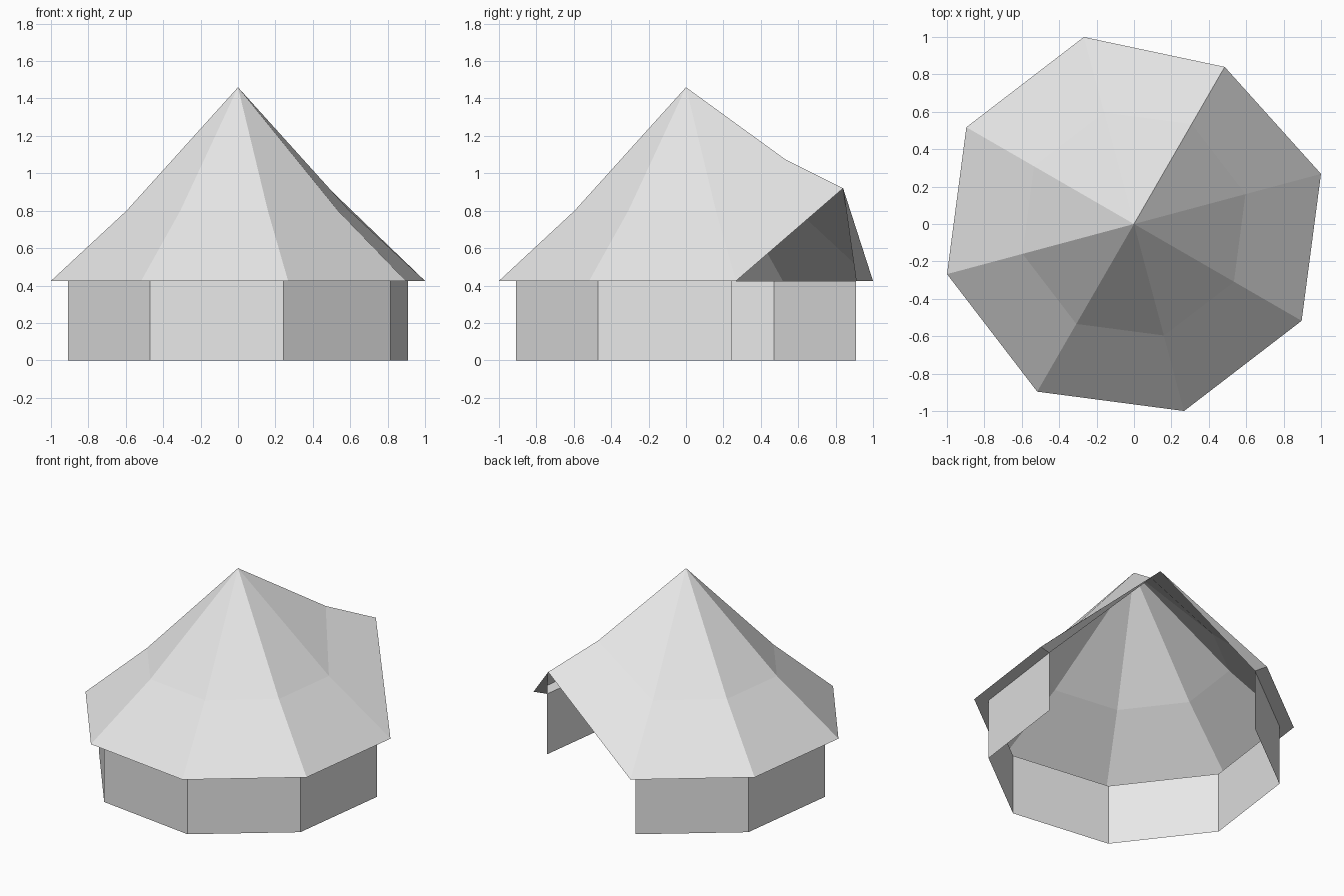
import bpy
import bmesh
from math import cos, sin, radians

cube = bpy.data.objects.get("Cube")
if cube:
    bpy.data.objects.remove(cube)

SIDES = 8
DOOR = 3          # index of the corner lifted above the entrance
EAVE_Z = 0.425

canvas = bpy.data.materials.new("canvas_grey")
canvas.use_nodes = True
canvas.diffuse_color = (0.8, 0.8, 0.8, 1)
canvas.node_tree.nodes["Principled BSDF"].inputs["Base Color"].default_value = (0.8, 0.8, 0.8, 1)


def ring(radius, z, lifted=None):
    """Octagon of points; the entrance corner may take its own (radius, z)."""
    points = []
    for i in range(SIDES):
        r, h = lifted if lifted and i == DOOR else (radius, z)
        a = radians(-120 + 45 * i + 45)
        points.append((r * cos(a), r * sin(a), h))
    # start at the front corner so that DOOR lands on the back left corner
    return points


def sheet(name, faces):
    """Single-layer cloth object from lists of corner points."""
    bm = bmesh.new()
    for corners in faces:
        unique = list(dict.fromkeys(corners))
        bm.faces.new([bm.verts.new(p) for p in unique])
    bmesh.ops.remove_doubles(bm, verts=bm.verts, dist=0.0005)
    mesh = bpy.data.meshes.new(name)
    bm.to_mesh(mesh)
    bm.free()
    mesh.materials.append(canvas)
    obj = bpy.data.objects.new(name, mesh)
    bpy.context.collection.objects.link(obj)


def band(lower, upper, skip=()):
    """Quads joining two rings, leaving out the skipped sides."""
    return [[lower[i], lower[(i + 1) % SIDES], upper[(i + 1) % SIDES], upper[i]]
            for i in range(SIDES) if i not in skip]


lift = (0.97, 0.92)
apex = (0, 0, 1.46)
middle = ring(0.617, 0.80, (0.617, 1.072))
rim = ring(1.035, EAVE_Z, lift)
wall_top = ring(0.942, EAVE_Z, lift)
wall_base = ring(0.942, 0)

# Roof: steep upper cone and flared lower skirt
peak = [[middle[i], middle[(i + 1) % SIDES], apex] for i in range(SIDES)]
sheet("roof", peak + band(rim, middle))

# Eave: flat strip from wall to rim, narrowing to the lifted entrance corner
sheet("eave", band(wall_top, rim))

# Walls: open on both sides of the entrance corner
sheet("walls", band(wall_base, wall_top, (DOOR - 1, DOOR)))
